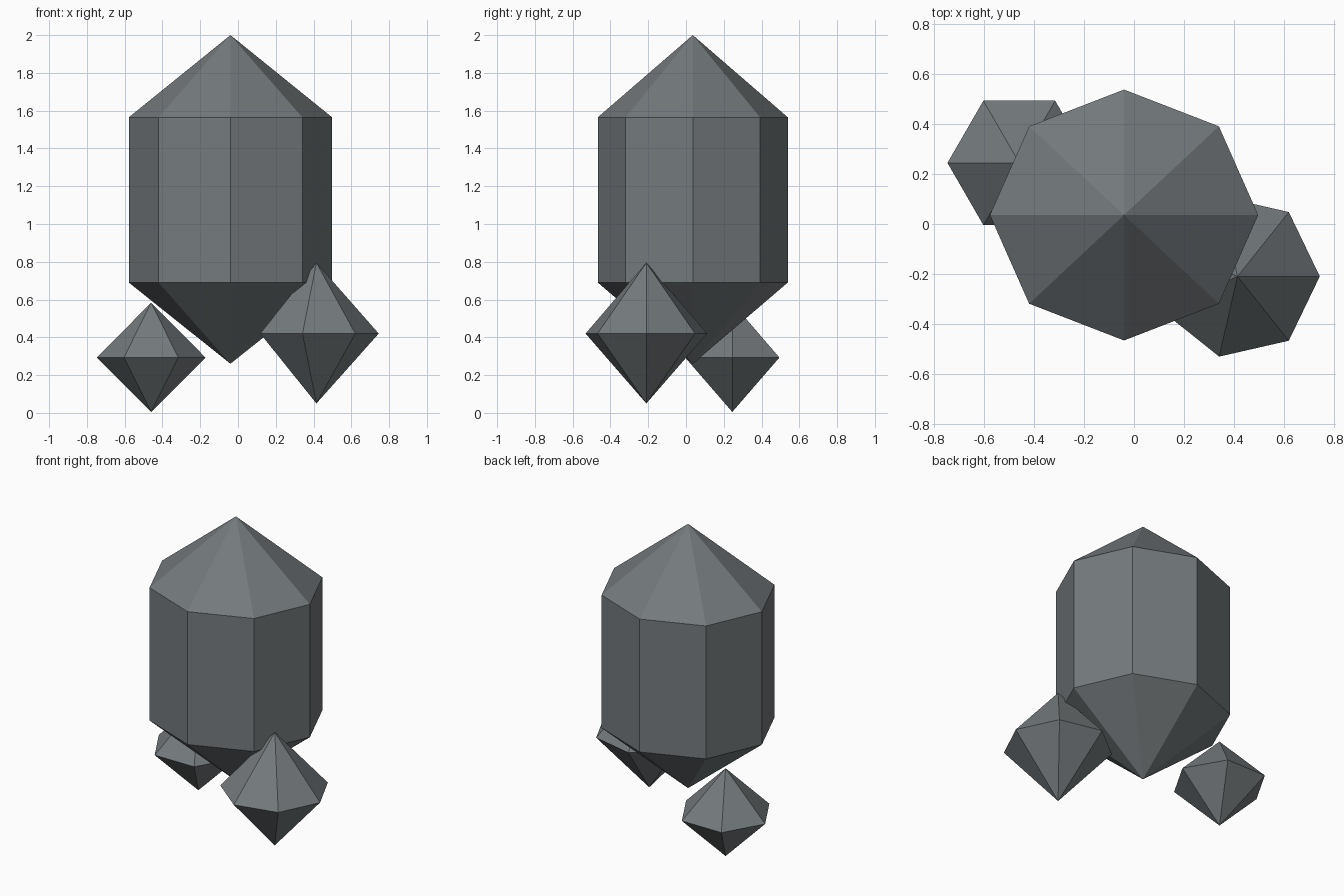
import bpy, bmesh
from math import cos, sin, tau

if "Cube" in bpy.data.objects:
    bpy.data.objects.remove(bpy.data.objects["Cube"])

stone = bpy.data.materials.new("slate_grey")
stone.diffuse_color = (0.175, 0.195, 0.205, 1)
stone.use_nodes = True
stone.node_tree.nodes["Principled BSDF"].inputs["Base Color"].default_value = stone.diffuse_color


def crystal(name, sides, centre, radii, bottom, rings, top):
    """Faceted gem: a point at each end joined by one or more rings."""
    cx, cy = centre
    bm = bmesh.new()
    low = bm.verts.new((cx, cy, bottom))
    high = bm.verts.new((cx, cy, top))
    loops = [[bm.verts.new((cx + radii[0] * cos(tau * i / sides),
                            cy + radii[1] * sin(tau * i / sides), z))
              for i in range(sides)] for z in rings]
    for i in range(sides):
        j = (i + 1) % sides
        bm.faces.new((low, loops[0][j], loops[0][i]))
        for a, b in zip(loops, loops[1:]):
            bm.faces.new((a[i], a[j], b[j], b[i]))
        bm.faces.new((loops[-1][i], loops[-1][j], high))
    bmesh.ops.recalc_face_normals(bm, faces=bm.faces)
    mesh = bpy.data.meshes.new(name)
    bm.to_mesh(mesh)
    bm.free()
    mesh.materials.append(stone)
    obj = bpy.data.objects.new(name, mesh)
    bpy.context.collection.objects.link(obj)
    return obj


# Tall eight-sided crystal with a straight middle
crystal("main_crystal", 8, (-0.04, 0.036), (0.538, 0.503), 0.26, (0.69, 1.565), 2.0)
# Seven-sided shard at the front right
crystal("right_shard", 7, (0.415, -0.21), (0.33, 0.33), 0.05, (0.42,), 0.795)
# Six-sided shard at the back left
crystal("left_shard", 6, (-0.46, 0.245), (0.288, 0.288), 0.005, (0.293,), 0.583)
